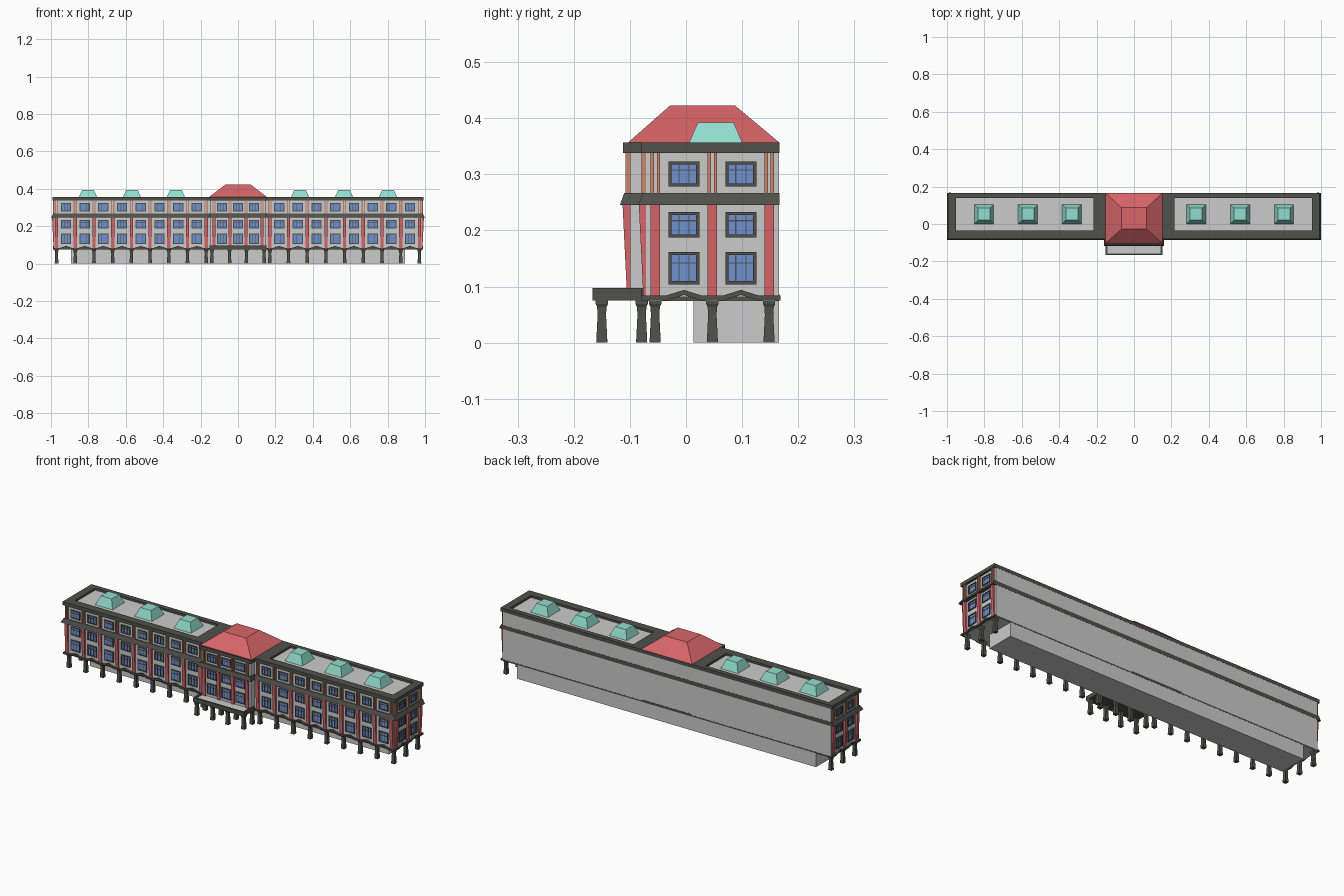
import bpy, bmesh, math
from mathutils import Matrix, Vector

cube = bpy.data.objects.get("Cube")
if cube:
    bpy.data.objects.remove(cube)


def material(name, rgb):
    m = bpy.data.materials.new(name)
    m.use_nodes = True
    m.diffuse_color = (*rgb, 1)
    m.node_tree.nodes["Principled BSDF"].inputs["Base Color"].default_value = (*rgb, 1)
    return m


STONE = material("pale stone", (0.6, 0.6, 0.6))
DARK = material("dark trim", (0.08, 0.08, 0.073))
RED = material("red", (0.68, 0.13, 0.14))
ORANGE = material("orange brick", (0.6, 0.23, 0.14))
BLUE = material("window blue", (0.16, 0.29, 0.64))
TEAL = material("skylight teal", (0.29, 0.72, 0.62))

parts = {}


def mesh(name, mat):
    """Open (or reuse) the mesh that collects one kind of part."""
    if name not in parts:
        parts[name] = (bmesh.new(), mat)
    return parts[name][0]


def hexa(bm, M, low, high):
    """Six-sided solid from two quads."""
    v = [bm.verts.new(M @ Vector(p)) for p in low + high]
    bm.faces.new(v[3::-1])
    bm.faces.new(v[4:])
    for i in range(4):
        j = (i + 1) % 4
        bm.faces.new((v[i], v[j], v[4 + j], v[4 + i]))


def taper(bm, M, z0, low, z1, high):
    """Solid between two rectangles (x0, x1, y0, y1)."""
    def ring(r, z):
        return [(r[0], r[2], z), (r[1], r[2], z), (r[1], r[3], z), (r[0], r[3], z)]
    hexa(bm, M, ring(low, z0), ring(high, z1))


def box(bm, M, x0, x1, y0, y1, z0, z1):
    taper(bm, M, z0, (x0, x1, y0, y1), z1, (x0, x1, y0, y1))


I = Matrix()
BACK = 0.166
WING_Y, BAY_Y, END_X = -0.071, -0.10, 0.981
BAY_X = 0.148
LOW, MID, MID_TOP, EAVE, TOP = 0.075, 0.245, 0.267, 0.338, 0.357


def column(M, x, y):
    bm = mesh("columns", DARK)
    sizes = [(0, 0.010), (0.05, 0.0075), (0.064, 0.0085), (0.069, 0.011), (LOW, 0.011)]
    for (za, a), (zb, b) in zip(sizes, sizes[1:]):
        taper(bm, M, za, (x - a, x + a, y - a, y + a), zb, (x - b, x + b, y - b, y + b))


def window(M, x, z0, z1, w=0.0275):
    box(mesh("window_panes", BLUE), M, x - w, x + w, -0.002, 0.002, z0, z1)
    bm = mesh("window_frames", DARK)
    b, d = 0.0055, -0.005
    for s in (-1, 1):
        box(bm, M, x + s * (w - b / 2) - b / 2, x + s * (w - b / 2) + b / 2, d, 0, z0, z1)
        box(bm, M, x + s * 0.009 - 0.001, x + s * 0.009 + 0.001, d + 0.001, 0, z0, z1)
    box(bm, M, x - w, x + w, d, 0, z0, z0 + b)
    box(bm, M, x - w, x + w, d, 0, z1 - b, z1)
    zb = z0 + 0.66 * (z1 - z0)
    box(bm, M, x - w, x + w, d + 0.001, 0, zb - 0.001, zb + 0.001)


def pilaster(M, x):
    # Flared red shaft below, paired orange strips above
    w = 0.0085
    taper(mesh("lower_pilasters", RED), M, 0.08, (x - w, x + w, -0.005, 0.002),
          MID, (x - w, x + w, -0.013, 0.002))
    for s in (-1, 1):
        c = x + s * 0.0055
        box(mesh("upper_pilasters", ORANGE), M, c - 0.003, c + 0.003, -0.008, 0.002, MID_TOP, EAVE)


def facade(M, bays, pitch, wavy):
    """Windows, pilasters and the peaked base band of one wall facing local -y."""
    for i in range(bays + 1):
        pilaster(M, (i - bays / 2) * pitch)
    profile = [(-bays * pitch / 2 - 0.02, 0)]
    for i in range(bays):
        x = (i - (bays - 1) / 2) * pitch
        for z0, z1 in ((0.104, 0.162), (0.187, 0.233), (0.278, 0.323)):
            window(M, x, z0, z1)
        profile += [(x - 0.032, 0), (x, 0.01), (x + 0.032, 0)]
    profile.append((bays * pitch / 2 + 0.02, 0))
    if wavy:
        bm = mesh("base_band", DARK)
        for (xa, a), (xb, b) in zip(profile, profile[1:]):
            def ring(z):
                return [(xa, -0.009, z + a), (xb, -0.009, z + b), (xb, 0.002, z + b), (xa, 0.002, z + a)]
            hexa(bm, M, ring(LOW), ring(LOW + 0.009))


# Main body, projecting centre bay and ground storey
box(mesh("main_body", STONE), I, -END_X, END_X, WING_Y, BACK, LOW - 0.001, 0.346)
box(mesh("centre_bay", STONE), I, -BAY_X, BAY_X, BAY_Y, WING_Y + 0.01, 0.08, 0.346)
box(mesh("ground_storey", STONE), I, -0.893, 0.893, 0.013, BACK, 0, LOW)
box(mesh("base_slab", DARK), I, -END_X - 0.002, END_X + 0.002, WING_Y - 0.002, BACK + 0.0005, LOW, 0.082)

# Walls: wings and ends mirrored, then the centre
PITCH = 0.1
for s in (-1, 1):
    facade(Matrix.Translation((s * 0.57, WING_Y, 0)), 8, PITCH, True)
    facade(Matrix.Translation((s * END_X, 0.047, 0)) @ Matrix.Rotation(s * math.pi / 2, 4, "Z"),
           2, 0.1015, True)
    for i in range(9):
        column(I, s * (0.17 + i * PITCH), -0.055)
    for y in (0.047, 0.148):
        column(I, s * 0.97, y)
facade(Matrix.Translation((0, BAY_Y, 0)), 3, 0.0855, False)

# Flared middle cornice
bm = mesh("middle_cornice", DARK)
taper(bm, I, MID, (-1, 1, -0.086, BACK + 0.0005), MID_TOP, (-0.988, 0.988, -0.076, BACK + 0.0005))
taper(bm, I, MID, (-0.16, 0.16, -0.118, 0), MID_TOP, (-0.152, 0.152, -0.110, 0))

# Top cornice with a sunken roof on each wing
bm = mesh("top_cornice", DARK)
for s in (-1, 1):
    xs = sorted((s * 0.216, s * 0.951))
    box(bm, I, *xs, -0.079, -0.035, EAVE, TOP)
    box(bm, I, *xs, 0.14, BACK + 0.0005, EAVE, TOP)
    box(bm, I, *sorted((s * 0.951, s * 0.992)), -0.079, BACK + 0.0005, EAVE, TOP)
box(bm, I, -0.216, 0.216, -0.079, BACK + 0.0005, EAVE, TOP)
box(bm, I, -0.155, 0.155, -0.112, -0.079, EAVE, TOP)

# Hipped centre roof and skylights
taper(mesh("centre_roof", RED), I, TOP, (-0.153, 0.153, -0.103, BACK),
      0.423, (-0.067, 0.067, -0.028, 0.087))
for s in (-1, 1):
    for x in (0.332, 0.567, 0.802):
        c = s * x
        taper(mesh("skylights", TEAL), I, 0.346, (c - 0.052, c + 0.052, 0.001, 0.105),
              0.392, (c - 0.032, c + 0.032, 0.021, 0.085))

# Porch: slab, raised rim and columns
box(mesh("porch_slab", DARK), I, -0.152, 0.152, -0.167, BACK + 0.001, LOW, 0.087)
bm = mesh("porch_rim", DARK)
box(bm, I, -0.152, 0.152, -0.167, -0.157, 0.087, 0.097)
for s in (-1, 1):
    box(bm, I, *sorted((s * 0.142, s * 0.152)), -0.157, -0.076, 0.087, 0.097)
box(mesh("porch_floor", STONE), I, -0.142, 0.142, -0.157, BAY_Y, 0.086, 0.09)
for x in (-0.14, -0.045, 0.045, 0.14):
    for y in (-0.15, -0.079):
        column(I, x, y)

for name, (bm, mat) in parts.items():
    bmesh.ops.recalc_face_normals(bm, faces=bm.faces)
    me = bpy.data.meshes.new(name)
    bm.to_mesh(me)
    bm.free()
    me.materials.append(mat)
    bpy.context.scene.collection.objects.link(bpy.data.objects.new(name, me))
